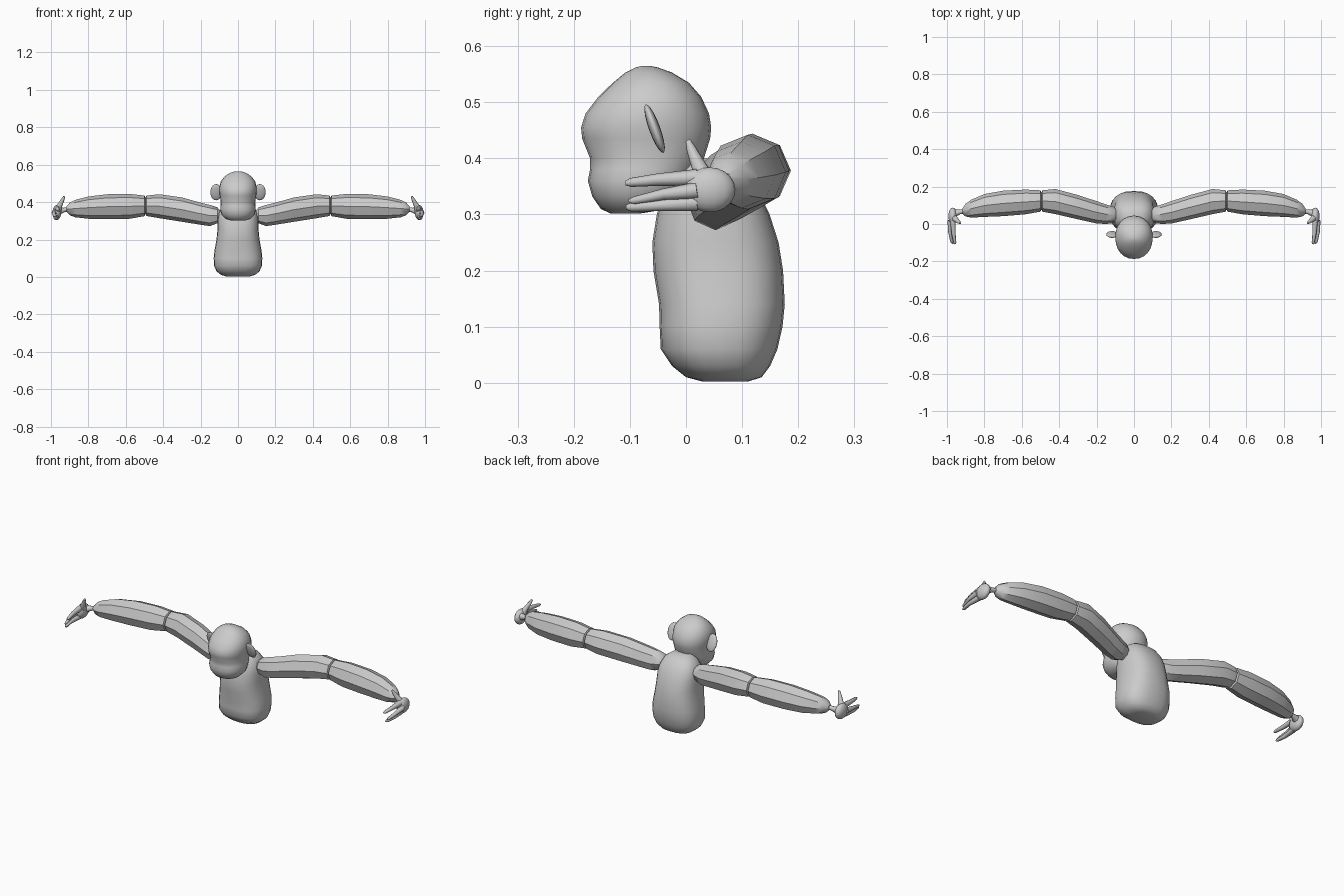
import bpy, bmesh
from math import sin, cos, pi, radians, copysign
from mathutils import Vector

if "Cube" in bpy.data.objects:
    bpy.data.objects.remove(bpy.data.objects["Cube"])


def finish(name, bm, angle=40, mirror=False):
    bmesh.ops.recalc_face_normals(bm, faces=bm.faces)
    me = bpy.data.meshes.new(name)
    bm.to_mesh(me)
    bm.free()
    ob = bpy.data.objects.new(name, me)
    bpy.context.collection.objects.link(ob)
    bpy.ops.object.select_all(action='DESELECT')
    ob.select_set(True)
    bpy.context.view_layer.objects.active = ob
    bpy.ops.object.shade_smooth_by_angle(angle=radians(angle))
    if mirror:
        ob.modifiers.new("Mirror", 'MIRROR')
    return ob


def loft(bm, rings):
    """Skin a list of equal-sized point rings and cap both ends."""
    vs = [[bm.verts.new(p) for p in r] for r in rings]
    n = len(vs[0])
    for a, b in zip(vs, vs[1:]):
        for i in range(n):
            bm.faces.new((a[i], a[(i + 1) % n], b[(i + 1) % n], b[i]))
    bm.faces.new(vs[0])
    bm.faces.new(vs[-1])


def body(name, rows, power, n=24):
    """Rows of (z, front y, back y, half width), rounded-box sections."""
    def s(v):
        return copysign(abs(v) ** (2 / power), v)
    rings = []
    for z, f, b, w in rows:
        rings.append([(w * s(cos(2 * pi * i / n)),
                       (f + b) / 2 + (b - f) / 2 * s(sin(2 * pi * i / n)), z)
                      for i in range(n)])
    bm = bmesh.new()
    loft(bm, rings)
    return finish(name, bm)


def limb(name, rows, n=8):
    """Rows of (x, front y, back y, bottom z, top z), octagonal sections."""
    rings = [[(x, (f + b) / 2 + (b - f) / 2 * cos(2 * pi * i / n),
               (lo + hi) / 2 + (hi - lo) / 2 * sin(2 * pi * i / n))
              for i in range(n)] for x, f, b, lo, hi in rows]
    bm = bmesh.new()
    loft(bm, rings)
    return finish(name, bm, 35, True)


def tube(name, path, n=8):
    """Tapered tube through (x, y, z, radius) points."""
    pts = [Vector(p[:3]) for p in path]
    d = (pts[-1] - pts[0]).normalized()
    u = d.orthogonal().normalized()
    v = d.cross(u)
    bm = bmesh.new()
    loft(bm, [[c + p[3] * (u * cos(2 * pi * i / n) + v * sin(2 * pi * i / n))
               for i in range(n)] for c, p in zip(pts, path)])
    return finish(name, bm, 60, True)


def blob(name, loc, size, tilt=(0, 0, 0)):
    bm = bmesh.new()
    bmesh.ops.create_uvsphere(bm, u_segments=14, v_segments=10, radius=1)
    ob = finish(name, bm, 60)
    me = ob.data
    from mathutils import Euler
    rot = Euler(tilt).to_matrix()
    for vert in me.vertices:
        vert.co = Vector(loc) + rot @ (vert.co * Vector(size))
    ob.modifiers.new("Mirror", 'MIRROR')
    return ob


# Torso
body("torso", [
    (.002, .03, .11, .06), (.010, 0, .135, .09), (.030, -.025, .15, .115),
    (.06, -.045, .163, .128), (.10, -.047, .172, .13), (.14, -.048, .176, .126),
    (.20, -.058, .173, .115), (.25, -.06, .165, .11), (.30, -.052, .149, .11),
    (.34, -.04, .13, .104), (.375, -.02, .105, .085), (.40, 0, .07, .05)], 2.5)

# Head with brow and muzzle
body("head", [
    (.302, -.135, -.08, .04), (.310, -.152, -.03, .066), (.332, -.167, 0, .088),
    (.36, -.175, .012, .095), (.38, -.171, .022, .094), (.40, -.171, .032, .092),
    (.435, -.185, .043, .097), (.455, -.187, .045, .10), (.48, -.179, .041, .10),
    (.51, -.156, .027, .092), (.535, -.13, .005, .074), (.553, -.108, -.025, .05),
    (.562, -.09, -.05, .026), (.565, -.078, -.065, .008)], 2.15)

# Ears
blob("ears", (.117, -.056, .453), (.031, .010, .046), (radians(20), 0, 0))

# Arms
limb("upper_arms", [
    (.09, .025, .075, .31, .35), (.11, .005, .092, .287, .372),
    (.15, 0, .105, .272, .385), (.20, .003, .122, .279, .397),
    (.30, .025, .155, .295, .425), (.42, .053, .187, .314, .442),
    (.49, .066, .180, .326, .435), (.50, .09, .155, .35, .41)])
limb("forearms", [
    (.49, .09, .155, .35, .41), (.50, .066, .180, .325, .435),
    (.58, .052, .184, .311, .444), (.70, .042, .178, .309, .442),
    (.80, .038, .16, .311, .43), (.87, .034, .13, .319, .412),
    (.90, .04, .108, .33, .397), (.918, .055, .082, .35, .375)])

# Hands
tube("wrists", [(.905, .068, .362, .012), (.93, .065, .358, .012),
                (.965, .055, .35, .022)])
blob("palms", (.969, .042, .344), (.024, .046, .040))
fingers = [
    ((.968, .02, .366, .015), (.965, -.05, .362, .011), (.958, -.098, .357, .008), (.957, -.108, .356, .004)),
    ((.982, .02, .343, .015), (.984, -.04, .336, .010), (.976, -.092, .325, .007), (.974, -.102, .324, .003)),
    ((.972, .02, .321, .015), (.977, -.05, .316, .010), (.970, -.098, .313, .008), (.969, -.107, .313, .004)),
]
for i, path in enumerate(fingers):
    tube(f"fingers_{i + 1}", path)
tube("thumbs", [(.965, .035, .358, .022), (.954, .025, .382, .014),
                (.936, .010, .415, .009), (.929, .004, .431, .005)])
